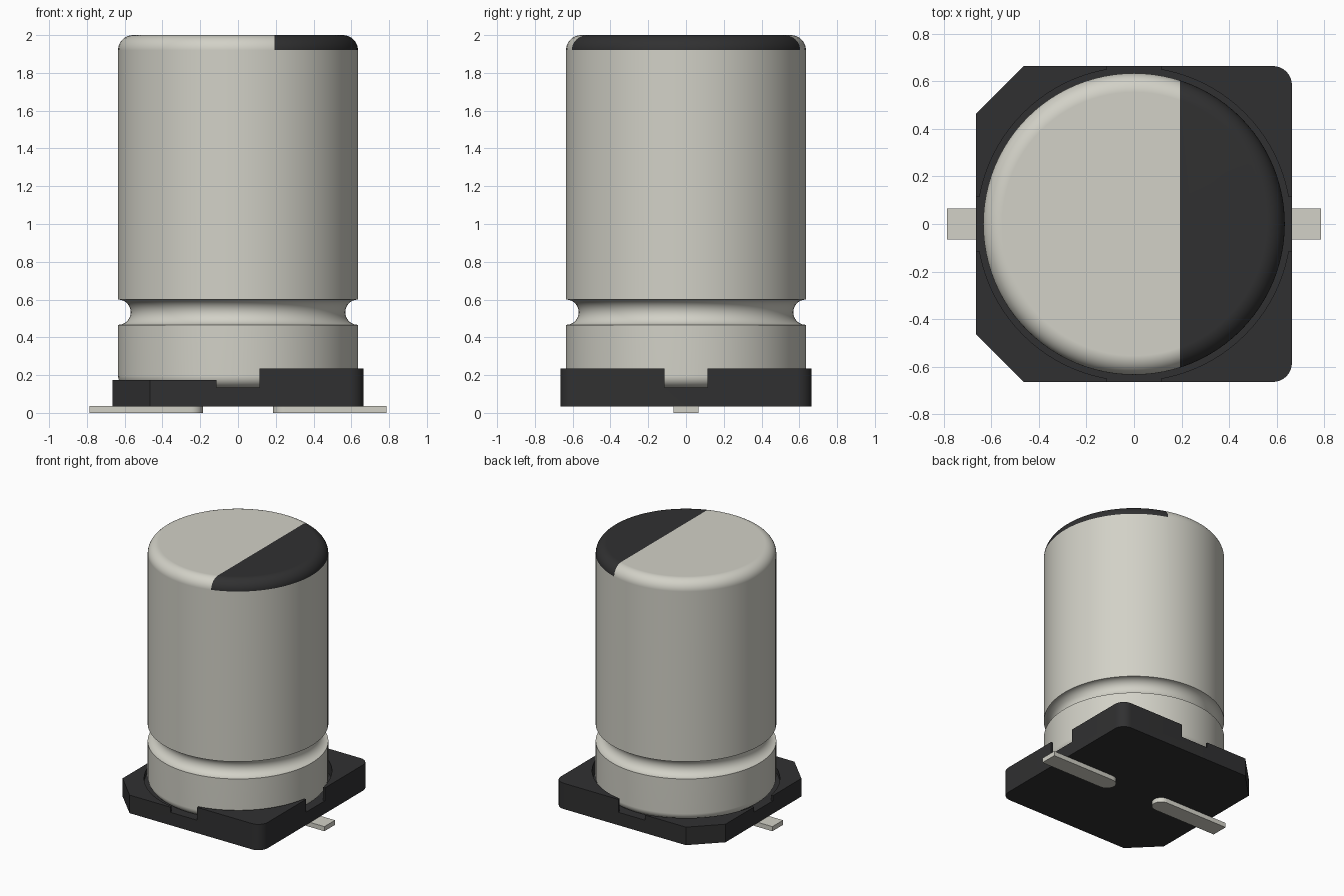
import bpy, bmesh
from math import sin, cos, pi, radians
from mathutils import Vector, Matrix

cube = bpy.data.objects.get("Cube")
if cube:
    bpy.data.objects.remove(cube, do_unlink=True)


def material(name, rgb, rough=0.5):
    m = bpy.data.materials.new(name)
    m.use_nodes = True
    m.diffuse_color = (*rgb, 1)
    bsdf = m.node_tree.nodes["Principled BSDF"]
    bsdf.inputs["Base Color"].default_value = (*rgb, 1)
    bsdf.inputs["Roughness"].default_value = rough
    return m


metal = material("pale grey metal", (0.645, 0.638, 0.571))
black = material("black plastic", (0.03, 0.03, 0.031))


def make_object(name, bm, *mats):
    bmesh.ops.recalc_face_normals(bm, faces=bm.faces[:])
    mesh = bpy.data.meshes.new(name)
    bm.to_mesh(mesh)
    bm.free()
    ob = bpy.data.objects.new(name, mesh)
    bpy.context.collection.objects.link(ob)
    for m in mats:
        mesh.materials.append(m)
    return ob


def activate(ob):
    bpy.ops.object.select_all(action='DESELECT')
    ob.select_set(True)
    bpy.context.view_layer.objects.active = ob


def smooth(ob):
    activate(ob)
    bpy.ops.object.shade_smooth_by_angle(angle=radians(30))


def arc(cx, cy, r, start, end, n):
    """Points on an arc, angles in degrees."""
    angles = [radians(start + (end - start) * i / n) for i in range(n + 1)]
    return [(cx + r * cos(a), cy + r * sin(a)) for a in angles]


def prism(name, outline, z0, z1, *mats):
    bm = bmesh.new()
    face = bm.faces.new([bm.verts.new((x, y, z0)) for x, y in outline])
    top = bmesh.ops.extrude_face_region(bm, geom=[face])["geom"]
    verts = [v for v in top if isinstance(v, bmesh.types.BMVert)]
    bmesh.ops.translate(bm, verts=verts, vec=(0, 0, z1 - z0))
    return make_object(name, bm, *mats)


def rect(x0, x1, y0, y1):
    return [(x0, y0), (x1, y0), (x1, y1), (x0, y1)]


# Can: lathed profile with rounded rims and a crimp groove
R, BOTTOM, TOP, RIM, FOOT = 0.635, 0.135, 2.0, 0.08, 0.06
SEGMENTS = 96
profile = (arc(R - FOOT, BOTTOM + FOOT, FOOT, -90, 0, 6)
           + arc(R, 0.533, 0.067, 270, 90, 16)
           + arc(R - RIM, TOP - RIM, RIM, 0, 90, 10))
bm = bmesh.new()
rings = [[bm.verts.new((r * cos(2 * pi * i / SEGMENTS), r * sin(2 * pi * i / SEGMENTS), z))
          for i in range(SEGMENTS)] for r, z in profile]
for low, high in zip(rings, rings[1:]):
    for i in range(SEGMENTS):
        j = (i + 1) % SEGMENTS
        bm.faces.new((low[i], low[j], high[j], high[i]))
bm.faces.new(rings[0][::-1])
bm.faces.new(rings[-1])

# Polarity mark: split the top cap and rim, then colour the +x segment
MARK = 0.193
cap = [f for f in bm.faces if f.calc_center_median().z > TOP - RIM]
geom = cap + list({e for f in cap for e in f.edges}) + list({v for f in cap for v in f.verts})
bmesh.ops.bisect_plane(bm, geom=geom, dist=1e-5, plane_co=(MARK, 0, 0), plane_no=(1, 0, 0))
for f in bm.faces:
    c = f.calc_center_median()
    f.material_index = int(c.z > TOP - RIM and c.x > MARK)
can = make_object("can", bm, metal, black)
smooth(can)
weighted = can.modifiers.new("even shading", 'WEIGHTED_NORMAL')
weighted.keep_sharp = True

# Base: square with two chamfered and two rounded corners
H, CUT, FILLET = 0.665, 0.2, 0.08
k = H - FILLET
outline = ([(-H, H - CUT), (-H, CUT - H), (CUT - H, -H)]
           + arc(k, -k, FILLET, -90, 0, 8) + arc(k, k, FILLET, 0, 90, 8)
           + [(CUT - H, H)])
base = prism("base", outline, 0.035, 0.235, black)

# Cutters: round seat, notches in the four sides, lowered rim on -x
NOTCH, SEAT = 0.115, 0.135
cutters = [
    prism("seat_cutter", arc(0, 0, 0.66, 0, 356.25, 95), SEAT, 1),
    prism("side_notch_cutter", rect(-1, 1, -NOTCH, NOTCH), SEAT, 1),
    prism("front_notch_cutter", rect(-NOTCH, NOTCH, -1, 1), SEAT, 1),
    prism("low_rim_cutter", rect(-1, -NOTCH + 0.01, -1, 1), 0.175, 1),
]
for cutter in cutters:
    activate(base)
    mod = base.modifiers.new("cut", 'BOOLEAN')
    mod.operation, mod.solver, mod.object = 'DIFFERENCE', 'EXACT', cutter
    bpy.ops.object.modifier_apply(modifier=mod.name)
    bpy.data.objects.remove(cutter, do_unlink=True)
smooth(base)

# Leads: flat strips with a rounded inner end
W = 0.065
for name, side in (("left_lead", 1), ("right_lead", -1)):
    strip = [(0.787, -W), (0.787, W)] + arc(0.185 + W, 0, W, 90, 270, 14)
    lead = prism(name, [(side * x, y) for x, y in strip], 0, 0.036, metal)
    smooth(lead)
